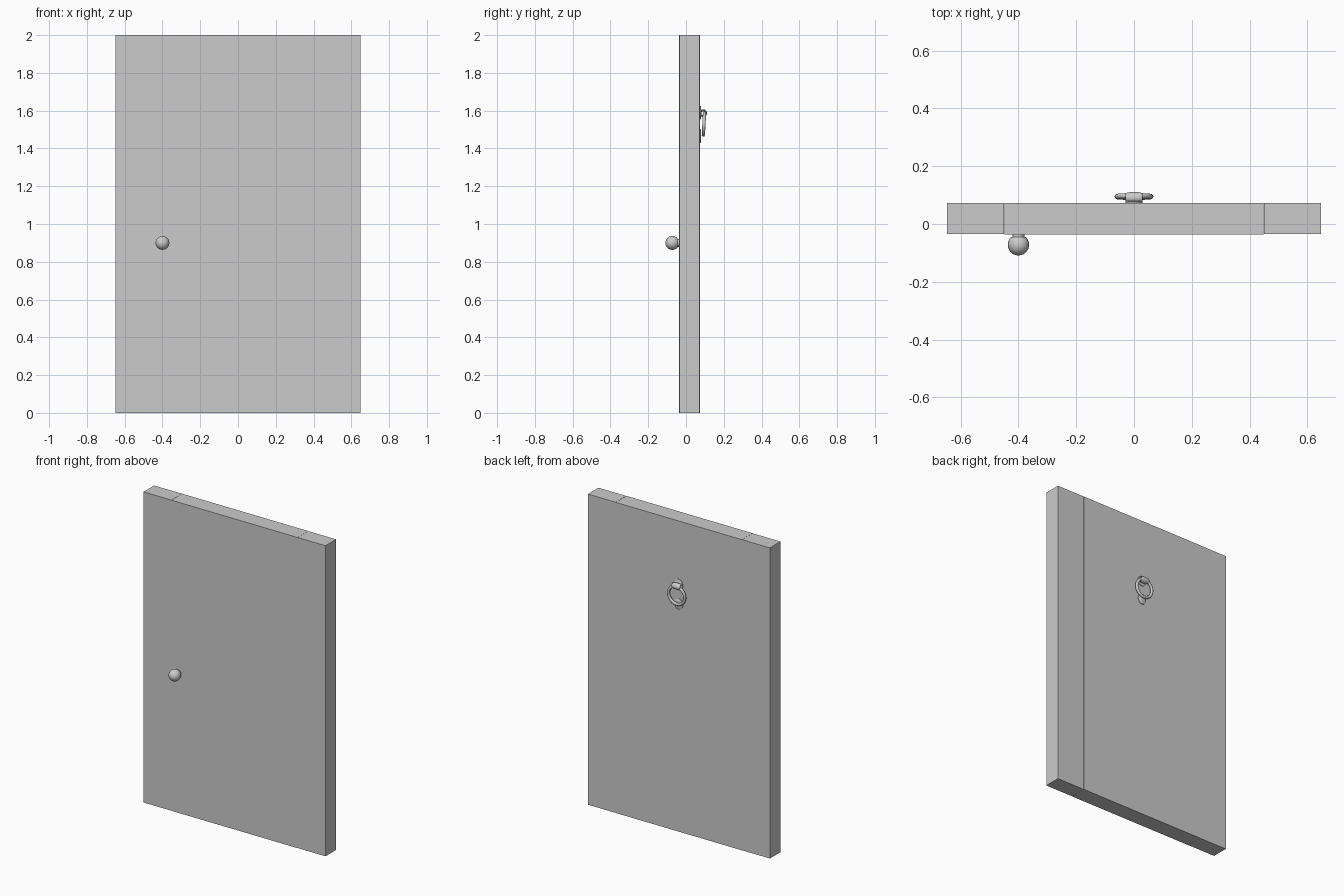
import bpy, bmesh, math
from mathutils import Matrix

if "Cube" in bpy.data.objects:
    bpy.data.objects.remove(bpy.data.objects["Cube"])

Y0, Y1 = -0.035, 0.072   # front and back planes of the door


def box(name, x0, x1, y0, y1, z0, z1):
    bpy.ops.mesh.primitive_cube_add(size=1, location=((x0 + x1) / 2, (y0 + y1) / 2, (z0 + z1) / 2))
    ob = bpy.context.object
    ob.name = name
    ob.dimensions = (x1 - x0, y1 - y0, z1 - z0)
    bpy.ops.object.transform_apply(location=False, rotation=False, scale=True)
    return ob


def smooth(ob, angle=40):
    bpy.ops.object.select_all(action='DESELECT')
    ob.select_set(True)
    bpy.context.view_layer.objects.active = ob
    bpy.ops.object.shade_smooth_by_angle(angle=math.radians(angle))


def lathe_y(name, profile, loc, steps=16, sz=1.0):
    """Spin (radius, y) points around the y axis."""
    bm = bmesh.new()
    vs = [bm.verts.new((r, y, 0)) for r, y in profile]
    es = [bm.edges.new(p) for p in zip(vs, vs[1:])]
    bmesh.ops.spin(bm, geom=vs + es, axis=(0, 1, 0), cent=(0, 0, 0),
                   angle=math.tau, steps=steps, use_duplicate=False)
    bmesh.ops.remove_doubles(bm, verts=bm.verts, dist=1e-5)
    bmesh.ops.transform(bm, verts=bm.verts, matrix=Matrix.Diagonal((1, 1, sz, 1)))
    bmesh.ops.recalc_face_normals(bm, faces=bm.faces)
    me = bpy.data.meshes.new(name)
    bm.to_mesh(me)
    bm.free()
    ob = bpy.data.objects.new(name, me)
    ob.location = loc
    bpy.context.collection.objects.link(ob)
    smooth(ob)
    return ob


def ring(name, major, minor, loc, rot, scale=(1, 1, 1), segs=24, sides=10):
    bpy.ops.mesh.primitive_torus_add(major_segments=segs, minor_segments=sides,
                                     major_radius=major, minor_radius=minor,
                                     location=loc, rotation=rot)
    ob = bpy.context.object
    ob.name = name
    ob.scale = scale
    smooth(ob, 60)
    return ob


# Door leaf, a hair proud of the two side posts
box("door_leaf", -0.449, 0.449, Y0 - 0.001, Y1 + 0.001, 0, 2)
for side, s in (("left", -1), ("right", 1)):
    a, b = sorted((s * 0.45, s * 0.648))
    box(f"{side}_post", a, b, Y0, Y1, 0, 2)

# Round door knob with its neck
R, CY = 0.037, -0.072
ball = [(R * math.sin(math.radians(a)), CY - R * math.cos(math.radians(a)))
        for a in range(0, 136, 15)]
lathe_y("door_knob", ball + [(0.021, -0.045), (0.021, Y0 + 0.003)], (-0.40, 0, 0.90))

# Knocker: upper mounting plate and lower strike plate
lathe_y("knocker_plate", [(0, 0.08), (0.026, 0.08), (0.03, 0.077), (0.03, Y1 - 0.002)],
        (0, 0, 1.59), 20, 1.2)
lathe_y("strike_plate", [(0, 0.08), (0.026, 0.08), (0.03, 0.077), (0.03, Y1 - 0.002)],
        (0, 0, 1.466), 20, 1.2)

# Wide loop that holds the ring
ring("knocker_loop", 0.015, 0.005, (0, 0.091, 1.587), (0, math.pi / 2, 0), (1, 1, 6), 20, 8)

# Hanging ring, leaning in slightly at the bottom
ring("knocker_ring", 0.058, 0.009, (0, 0.095, 1.53), (math.radians(87), 0, 0), (1, 1, 1), 28, 10)
